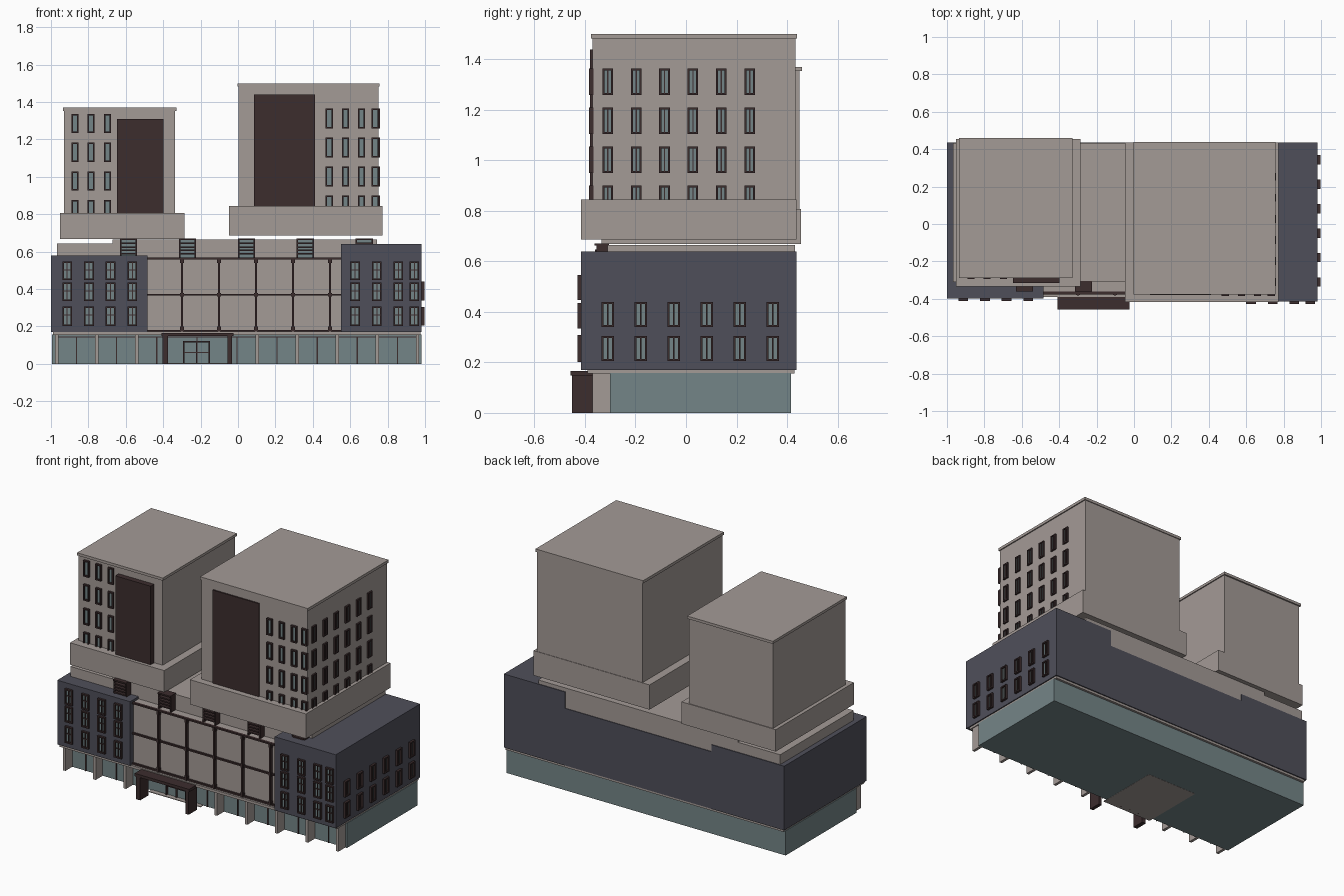
import bpy, bmesh


def material(name, rgb):
    m = bpy.data.materials.new(name)
    m.diffuse_color = (*rgb, 1)
    return m


BEIGE = material("warm_beige", (0.37, 0.325, 0.305))
SLATE = material("dark_slate", (0.078, 0.078, 0.102))
GLASS = material("teal_glass", (0.175, 0.235, 0.245))
MAROON = material("dark_maroon", (0.045, 0.026, 0.027))


def boxes(name, mat, items):
    """One object from boxes given as (x0, x1, y0, y1, z0, z1)."""
    bm = bmesh.new()
    for x0, x1, y0, y1, z0, z1 in items:
        vs = bmesh.ops.create_cube(bm, size=1)["verts"]
        for v in vs:
            v.co.x = x1 if v.co.x > 0 else x0
            v.co.y = y1 if v.co.y > 0 else y0
            v.co.z = z1 if v.co.z > 0 else z0
    me = bpy.data.meshes.new(name)
    bm.to_mesh(me)
    bm.free()
    me.materials.append(mat)
    ob = bpy.data.objects.new(name, me)
    bpy.context.collection.objects.link(ob)
    return ob


def windows(name, side, wall, centers, rows, w, cross=False, out=0.014, t=0.008):
    """Framed windows on a front (-y) or right (+x) wall."""
    def place(u0, u1, d0, d1, z0, z1):
        if side == "front":
            return (u0, u1, wall - d1, wall - d0, z0, z1)
        return (wall + d0, wall + d1, u0, u1, z0, z1)

    frames, panes = [], []
    for c in centers:
        a, b = c - w / 2, c + w / 2
        for z0, z1 in rows:
            frames += [place(a, a + t, -0.005, out, z0, z1),
                       place(b - t, b, -0.005, out, z0, z1),
                       place(a + t, b - t, -0.005, out, z0, z0 + t),
                       place(a + t, b - t, -0.005, out, z1 - t, z1)]
            if w > 0.038:
                frames.append(place(c - t / 3, c + t / 3, 0, out * 0.7, z0 + t, z1 - t))
            if cross:
                zm = z0 + (z1 - z0) * 0.55
                frames.append(place(a + t, b - t, 0, out * 0.65, zm - t / 3, zm + t / 3))
            panes.append(place(a + t, b - t, -0.005, 0.003, z0 + t, z1 - t))
    boxes(name + "_frames", MAROON, frames)
    boxes(name + "_panes", GLASS, panes)


# Ground floor: glazed box, soffit slab, columns and mullions
boxes("ground_floor_glass", GLASS, [(-0.995, 0.98, -0.30, 0.415, 0, 0.157)])
boxes("soffit_slab", BEIGE, [(-0.99, 0.975, -0.39, 0.43, 0.155, 0.172)])
cols = [-0.97 + 0.2144 * i for i in range(10)]
free = [x for x in cols if not -0.4 < x < -0.04]
boxes("ground_columns", BEIGE, [(x - 0.009, x + 0.009, -0.37, -0.295, 0, 0.157) for x in free])
mull = [x + 0.107 for x in cols[:-1]]
boxes("ground_mullions", MAROON,
      [(x - 0.003, x + 0.003, -0.306, -0.298, 0, 0.145) for x in mull]
      + [(-0.97, 0.96, -0.306, -0.298, 0.141, 0.147)])

# Entrance: portal, doors and floor
boxes("entrance_portal", MAROON, [
    (-0.41, -0.025, -0.458, -0.37, 0.148, 0.166),
    (-0.403, -0.375, -0.452, -0.37, 0, 0.15),
    (-0.055, -0.032, -0.452, -0.37, 0, 0.15)])
boxes("entrance_door_frame", MAROON, [
    (-0.293, -0.286, -0.312, -0.298, 0, 0.122),
    (-0.158, -0.151, -0.312, -0.298, 0, 0.122),
    (-0.286, -0.158, -0.312, -0.298, 0.114, 0.122),
    (-0.225, -0.219, -0.310, -0.298, 0, 0.114),
    (-0.286, -0.158, -0.308, -0.298, 0.058, 0.063)])
boxes("entrance_floor", BEIGE, [(-0.40, -0.035, -0.33, 0.1, 0.0, 0.004)])
boxes("entrance_floor_underside", BEIGE, [(-0.40, -0.035, -0.30, 0.1, -0.001, 0.002)])

# Podium: two dark wings, dark back and beige centre wall
boxes("left_wing", SLATE, [(-1.0, -0.485, -0.397, 0.437, 0.17, 0.58)])
boxes("right_wing", SLATE, [(0.55, 0.982, -0.415, 0.437, 0.17, 0.64)])
boxes("podium_back", SLATE, [(-0.485, 0.55, 0.0, 0.436, 0.17, 0.535)])
boxes("centre_wall", BEIGE, [(-0.485, 0.55, -0.365, 0.0, 0.17, 0.565)])

# Grid of mullions on the centre wall
verts = [-0.30 + 0.198 * i for i in range(5)]
boxes("centre_grid", MAROON,
      [(x - 0.006, x + 0.006, -0.382, -0.36, 0.172, 0.568) for x in verts]
      + [(-0.485, 0.55, -0.377, -0.36, z - 0.005, z + 0.005) for z in (0.177, 0.37, 0.563)]
      + [(x - 0.011, x + 0.011, -0.38, -0.36, z - 0.01, z + 0.01)
         for x in verts for z in (0.19, 0.37, 0.55)])

# Setback storey
boxes("setback_storey", BEIGE, [(-0.67, 0.742, -0.31, 0.432, 0.5, 0.664)])
boxes("setback_storey_left", BEIGE, [(-0.968, -0.67, -0.31, 0.432, 0.5, 0.643)])

# Louvred bays along the setback storey
louvres, bay_glass = [], []
for i in range(5):
    c = -0.585 + 0.315 * i
    louvres += [(c - 0.046, c - 0.038, -0.355, -0.305, 0.565, 0.67),
                (c + 0.038, c + 0.046, -0.355, -0.305, 0.565, 0.67),
                (c - 0.046, c + 0.046, -0.362, -0.305, 0.662, 0.671)]
    louvres += [(c - 0.038, c + 0.038, -0.36, -0.335, z, z + 0.008)
                for z in (0.585, 0.603, 0.621, 0.640)]
    bay_glass.append((c - 0.038, c + 0.038, -0.325, -0.305, 0.565, 0.662))
boxes("louvre_bays", MAROON, louvres)
boxes("louvre_bay_glass", GLASS, bay_glass)

# Left tower
boxes("left_tower_base", BEIGE, [(-0.953, -0.287, -0.335, 0.455, 0.668, 0.808)])
boxes("left_tower", BEIGE, [(-0.93, -0.337, -0.28, 0.45, 0.80, 1.36)])
boxes("left_tower_cornice", BEIGE, [(-0.936, -0.33, -0.288, 0.46, 1.353, 1.37)])
boxes("left_tower_panel", MAROON, [(-0.647, -0.397, -0.315, -0.275, 0.80, 1.31)])

# Right tower
boxes("right_tower_base", BEIGE, [(-0.048, 0.772, -0.416, 0.437, 0.687, 0.845)])
boxes("right_tower", BEIGE, [(0.003, 0.75, -0.371, 0.434, 0.84, 1.49)])
boxes("right_tower_cornice", BEIGE, [(-0.004, 0.757, -0.377, 0.439, 1.482, 1.5)])
boxes("right_tower_panel", MAROON, [(0.085, 0.413, -0.38, -0.365, 0.84, 1.44)])

# Windows
rows3 = [(0.202, 0.308), (0.335, 0.436), (0.448, 0.547)]
windows("left_wing_windows", "front", -0.397, [-0.913, -0.797, -0.682, -0.565], rows3, 0.052, True)
windows("right_wing_windows", "front", -0.415, [0.625, 0.742, 0.857, 0.943], rows3, 0.052, True)
side_y = [-0.31 + 0.1307 * i for i in range(6)]
windows("right_wing_side_windows", "right", 0.982, side_y, [(0.205, 0.305), (0.34, 0.44)], 0.05)
rows_r = [(0.795 + 0.1545 * i, 0.901 + 0.1545 * i) for i in range(4)]
windows("right_tower_windows", "front", -0.371, [0.488, 0.574, 0.660, 0.734], rows_r, 0.038)
tower_y = [-0.31 + 0.1125 * i for i in range(6)]
windows("right_tower_side_windows", "right", 0.75, tower_y, rows_r, 0.042, out=0.01)
rows_l = [(0.773 + 0.1535 * i, 0.876 + 0.1535 * i) for i in range(4)]
windows("left_tower_windows", "front", -0.28, [-0.871, -0.785, -0.698], rows_l, 0.038)
